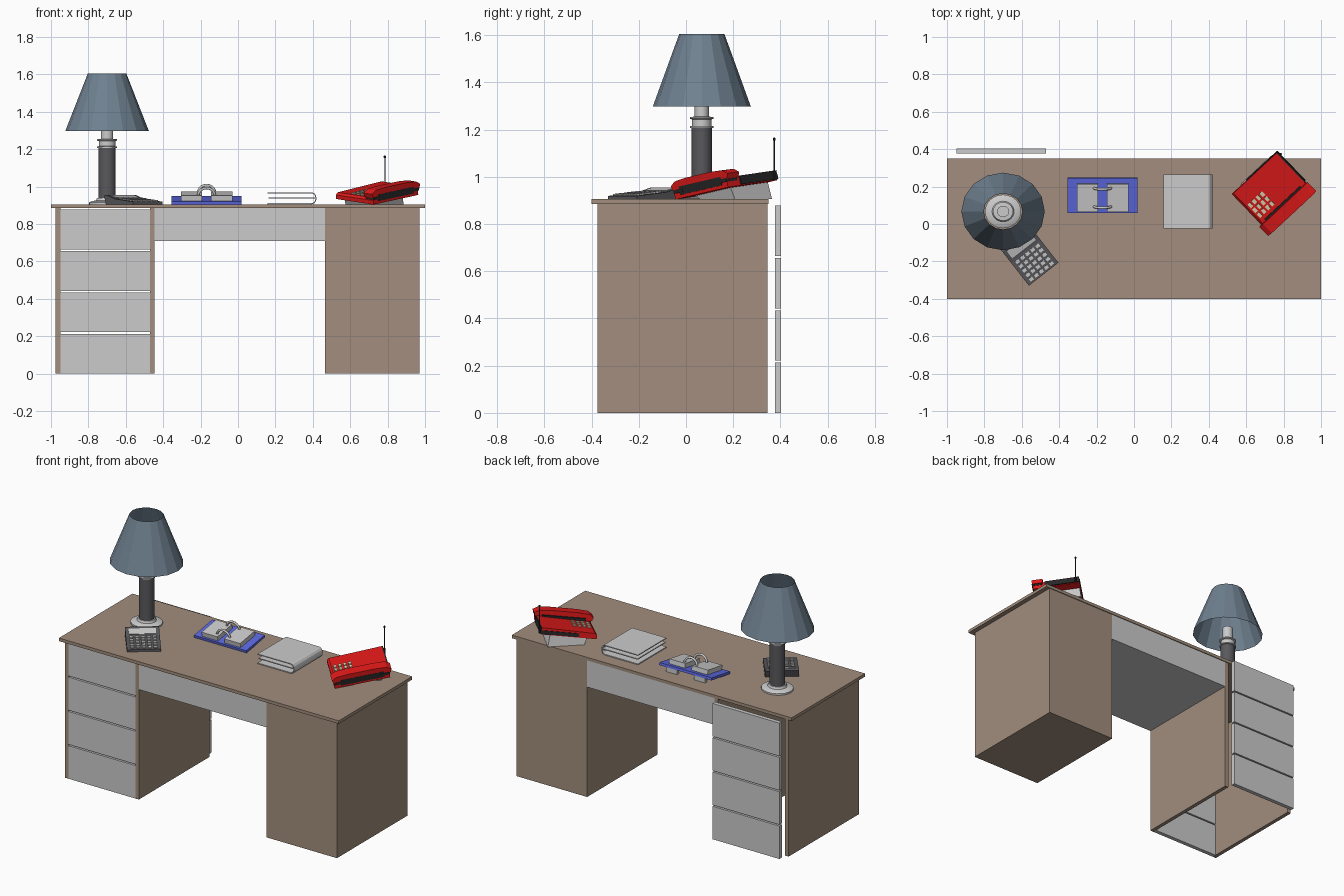
import bpy, bmesh
from math import radians, sin, cos, pi
from mathutils import Matrix

if "Cube" in bpy.data.objects:
    bpy.data.objects.remove(bpy.data.objects["Cube"])

def material(name, r, g, b):
    m = bpy.data.materials.new(name)
    m.diffuse_color = (r, g, b, 1)
    m.use_nodes = True
    m.node_tree.nodes["Principled BSDF"].inputs["Base Color"].default_value = m.diffuse_color
    return m

WOOD = material("wood", .36, .27, .205)
SHADE = material("lampshade", .16, .22, .28)
DARK = material("dark_grey", .10, .10, .11)
BLACK = material("black", .02, .02, .02)
RED = material("red", .75, .01, .01)
BLUE = material("blue", .11, .14, .75)
KEY = material("key_beige", .75, .65, .45)
I = Matrix.Identity(4)

def finish(name, bm, mat=None, M=I, smooth=False):
    bmesh.ops.recalc_face_normals(bm, faces=bm.faces)
    bm.transform(M)
    me = bpy.data.meshes.new(name)
    bm.to_mesh(me)
    bm.free()
    if smooth:
        me.shade_smooth()
        me.set_sharp_from_angle(angle=radians(35))
    if mat:
        me.materials.append(mat)
    ob = bpy.data.objects.new(name, me)
    bpy.context.collection.objects.link(ob)
    return ob

def box(name, x, y, z, mat=None, M=I):
    bm = bmesh.new()
    size = [b - a for a, b in (x, y, z)]
    mid = [(a + b) / 2 for a, b in (x, y, z)]
    bmesh.ops.create_cube(bm, size=1, matrix=Matrix.Translation(mid) @ Matrix.Diagonal((*size, 1)))
    return finish(name, bm, mat, M)

def prism(name, profile, y0, y1, mat=None, M=I):
    """Extrude an (x, z) outline along y."""
    bm = bmesh.new()
    f = bm.faces.new([bm.verts.new((x, y0, z)) for x, z in profile])
    ext = bmesh.ops.extrude_face_region(bm, geom=[f])["geom"]
    bmesh.ops.translate(bm, vec=(0, y1 - y0, 0), verts=[v for v in ext if isinstance(v, bmesh.types.BMVert)])
    return finish(name, bm, mat, M)

def lathe(name, profile, n, mat=None, M=I, caps=True, smooth=True):
    """Spin (radius, z) points round z."""
    bm = bmesh.new()
    rings = [[bm.verts.new((r * cos(2 * pi * i / n), r * sin(2 * pi * i / n), z)) for i in range(n)]
             for r, z in profile]
    for a, b in zip(rings, rings[1:]):
        for i in range(n):
            j = (i + 1) % n
            bm.faces.new((a[i], a[j], b[j], b[i]))
    if caps:
        bm.faces.new(rings[0])
        bm.faces.new(rings[-1])
    return finish(name, bm, mat, M, smooth)

# Desk: top, solid right pedestal, centre drawer, open left pedestal
TOP = .905
box("desk_top", (-1, 1), (-.4, .35), (.885, TOP), WOOD)
box("right_pedestal", (.465, .97), (-.375, .345), (0, .885), WOOD)
box("centre_drawer", (-.446, .465), (-.374, .345), (.71, .885))
for side, x in (("outer", -.975), ("inner", -.471)):
    box("left_pedestal_" + side, (x, x + .025), (-.375, .345), (0, .885), WOOD)

# Drawer fronts on both faces of the left pedestal
for i in range(4):
    z = i * .2215
    for side, y in (("front", -.375), ("back", .377)):
        box(f"{side}_drawer_{i}", (-.95, -.471), (y, y + .026), (z, z + .213))

# Lamp, slightly wider in x
L = Matrix.Translation((-.70, .067, 0)) @ Matrix.Diagonal((1.075, 1, 1, 1))
lathe("lamp_base", [(.09, TOP), (.09, .915), (.078, .922), (.055, .926), (.05, .94)], 24, None, L)
lathe("lamp_column", [(.043, .925), (.043, 1.21)], 24, DARK, L)
lathe("lamp_collar", [(.05, 1.207), (.05, 1.214), (.041, 1.216), (.041, 1.243), (.05, 1.246),
                      (.05, 1.253), (.03, 1.255), (.03, 1.34)], 24, None, L)
lathe("lamp_shade", [(.2075, 1.298), (.096, 1.604)], 16, SHADE, L, caps=False, smooth=False)

# Calculator
C = Matrix.Translation((-.56, -.17, TOP)) @ Matrix.Rotation(radians(38), 4, 'Z')
Cp = C @ Matrix.Rotation(radians(90), 4, 'Z')  # profile x runs along the length
prism("calculator_body", [(-.125, 0), (-.125, .014), (.035, .03), (.105, .05), (.125, .046), (.11, 0)],
      -.1, .1, DARK, Cp)
K = C @ Matrix.Translation((0, -.045, .022)) @ Matrix.Rotation(radians(5.7), 4, 'X')
for r in range(5):
    for c in range(5):
        x, y = (c - 2) * .034, (r - 2) * .03
        box(f"calculator_key_{r}_{c}", (x - .011, x + .011), (y - .009, y + .009), (-.002, .007), None, K)
S = C @ Matrix.Translation((0, .07, .04)) @ Matrix.Rotation(radians(16), 4, 'X')
box("calculator_screen", (-.08, .08), (-.025, .025), (-.002, .003), None, S)

# Desk calendar: tilted blue plate, two pads, ring arches, rear feet
P = Matrix.Translation((-.168, .06, TOP)) @ Matrix.Rotation(radians(9), 4, 'X')
box("calendar_plate", (-.187, .187), (0, .19), (0, .016), BLUE, P)
for s, side in ((-1, "left"), (1, "right")):
    box(f"calendar_pad_{side}", sorted((s * .024, s * .138)), (.012, .162), (.016, .045), None, P)
    box(f"calendar_foot_{side}", (-.168 + s * .1 - .04, -.168 + s * .1 + .04), (.228, .246), (TOP, .934))
for i, y in enumerate((.04, .14)):
    cu = bpy.data.curves.new(f"calendar_ring_{i}", 'CURVE')
    cu.dimensions = '3D'
    cu.bevel_depth = .007
    cu.bevel_resolution = 2
    cu.use_fill_caps = True
    sp = cu.splines.new('POLY')
    sp.points.add(10)
    for k, p in enumerate(sp.points):
        a = pi * k / 10
        p.co = (.045 * cos(a), y, .04 + .042 * sin(a), 1)
    ob = bpy.data.objects.new(f"calendar_ring_{i}", cu)
    ob.matrix_world = P
    bpy.context.collection.objects.link(ob)

# Folded booklet: three sheets joined by a rounded spine on the right
t = .006
spine = [(-pi / 2 + pi * k / 6) for k in range(7)]
outer = [(.395 + .025 * cos(a), .937 + .032 * sin(a)) for a in spine]
inner = [(.395 + .019 * cos(a), .937 + .026 * sin(a)) for a in reversed(spine)]
prism("booklet_cover", [(.158, TOP)] + outer + [(.158, .969), (.158, .963)] + inner + [(.158, TOP + t)],
      -.025, .265)
box("booklet_page", (.162, .415), (-.022, .262), (.936, .942))

# Telephone: tilted red body; local x runs up the slope, handset on the -y side
T = (Matrix.Translation((.746, .172, .945)) @ Matrix.Rotation(radians(43), 4, 'Z')
     @ Matrix.Rotation(radians(-9), 4, 'Y') @ Matrix.Rotation(radians(6), 4, 'X'))
prism("phone_body", [(-.168, 0), (-.168, .022), (-.155, .034), (.163, .042), (.163, 0)], -.145, .145, RED, T)
box("phone_end_panel", (.163, .17), (-.07, .145), (.004, .042), BLACK, T)
box("phone_side_strip", (-.06, .168), (.145, .149), (.004, .026), BLACK, T)
box("phone_cradle", (-.13, .13), (-.149, -.07), (.014, .05), BLACK, T)
half = [(.09, .05), (.105, .035), (.17, .035), (.178, .058), (.15, .075), (.08, .08)]
prism("phone_handset", half + [(-x, z) for x, z in reversed(half)], -.148, -.08, RED, T)
for s in (-1, 1):
    box("phone_handset_cup", sorted((s * .11, s * .165)), (-.15, -.085), (.024, .04), BLACK, T)
for r in range(4):
    for c in range(3):
        x, y = -.135 + r * .03, (c - 1) * .036
        z = .0345 + (x + .155) * .025
        box(f"phone_key_{r}_{c}", (x - .009, x + .009), (y - .013, y + .013), (z - .003, z + .006), KEY, T)

# Stand: wedge filling the gap below the tilted body
stand = box("phone_stand", (-.11, .11), (-.08, .14), (-.1, 0), None, T)
low = sorted(stand.data.vertices, key=lambda v: v.co.z)[:4]
for v in low:
    v.co.z = TOP

# Antenna
A = Matrix.Translation((.785, .374, 0))
lathe("phone_antenna", [(.006, .985), (.006, 1.02), (.003, 1.025), (.003, 1.152), (.006, 1.155),
                        (.006, 1.163), (.003, 1.166)], 8, BLACK, A)
